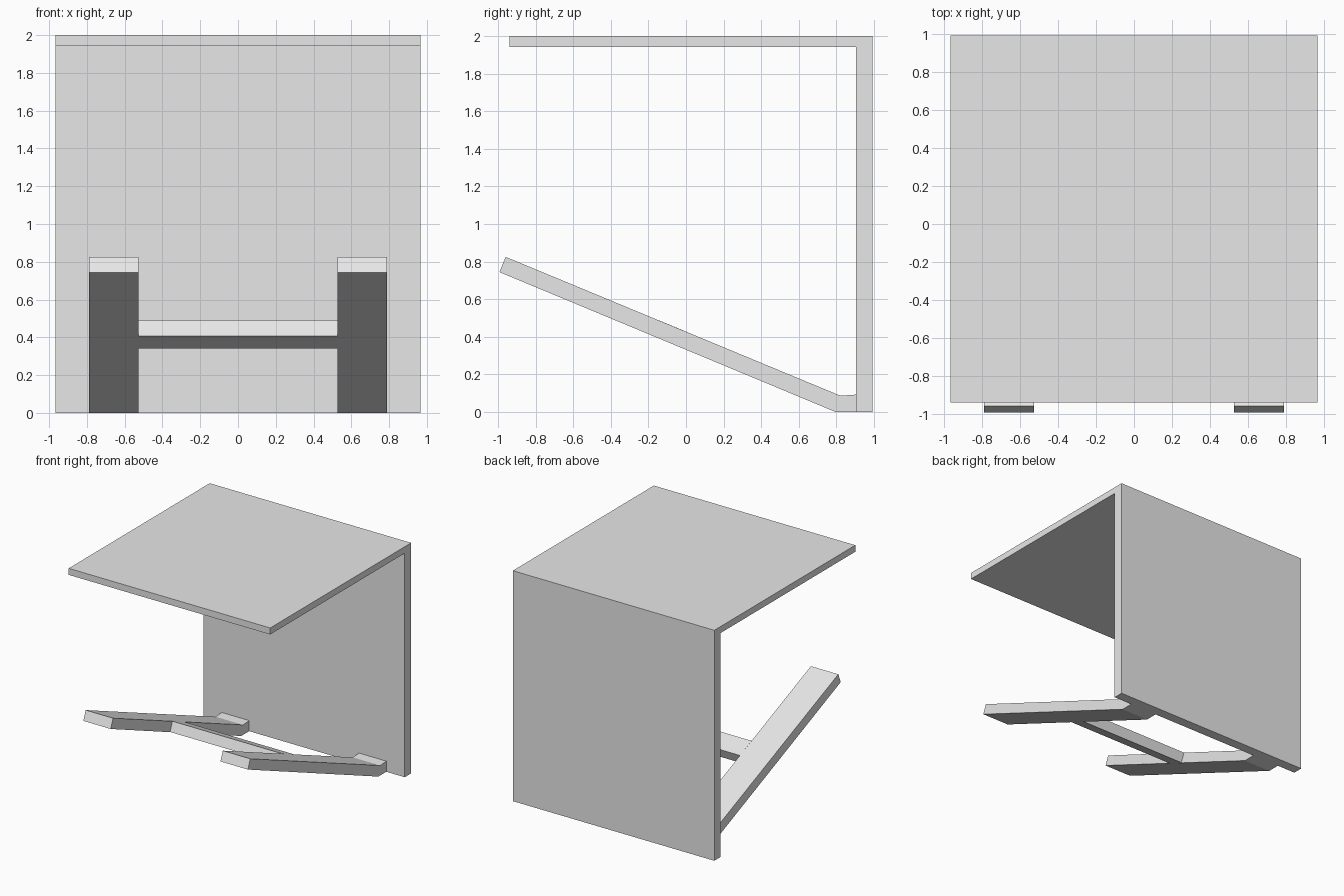
import bpy
import bmesh

if "Cube" in bpy.data.objects:
    bpy.data.objects.remove(bpy.data.objects["Cube"])

grey = bpy.data.materials.new("light grey")
grey.diffuse_color = (0.8, 0.8, 0.8, 1.0)
grey.use_nodes = True
grey.node_tree.nodes["Principled BSDF"].inputs["Base Color"].default_value = grey.diffuse_color


def extrude_profile(name, profile, x0, x1):
    """Extrude a closed (y, z) profile from x0 to x1."""
    bm = bmesh.new()
    face = bm.faces.new([bm.verts.new((x0, y, z)) for y, z in profile])
    side = bmesh.ops.extrude_face_region(bm, geom=[face])
    moved = [g for g in side["geom"] if isinstance(g, bmesh.types.BMVert)]
    bmesh.ops.translate(bm, verts=moved, vec=(x1 - x0, 0, 0))
    bmesh.ops.recalc_face_normals(bm, faces=bm.faces)
    mesh = bpy.data.meshes.new(name)
    bm.to_mesh(mesh)
    bm.free()
    mesh.materials.append(grey)
    obj = bpy.data.objects.new(name, mesh)
    bpy.context.collection.objects.link(obj)
    return obj


# L-shaped shell: flat top and upright back panel
shell = [(-0.94, 1.943), (-0.94, 2.0), (0.993, 2.0), (0.993, 0.0),
         (0.905, 0.0), (0.905, 1.943)]
extrude_profile("top_and_back_panel", shell, -0.967, 0.967)

# Sloping arms, bent flat where they meet the back panel
arm = [(-0.993, 0.744), (-0.96, 0.825), (0.822, 0.086), (0.905, 0.092),
       (0.905, 0.0), (0.795, 0.0)]
for label, x0, x1 in (("left_arm", -0.79, -0.527), ("right_arm", 0.527, 0.79)):
    extrude_profile(label, arm, x0, x1)

# Crossbar between the arms, flush with their slope
bar = [(-0.179, 0.407), (-0.146, 0.488), (0.013, 0.422), (-0.02, 0.341)]
extrude_profile("crossbar", bar, -0.527, 0.527)
